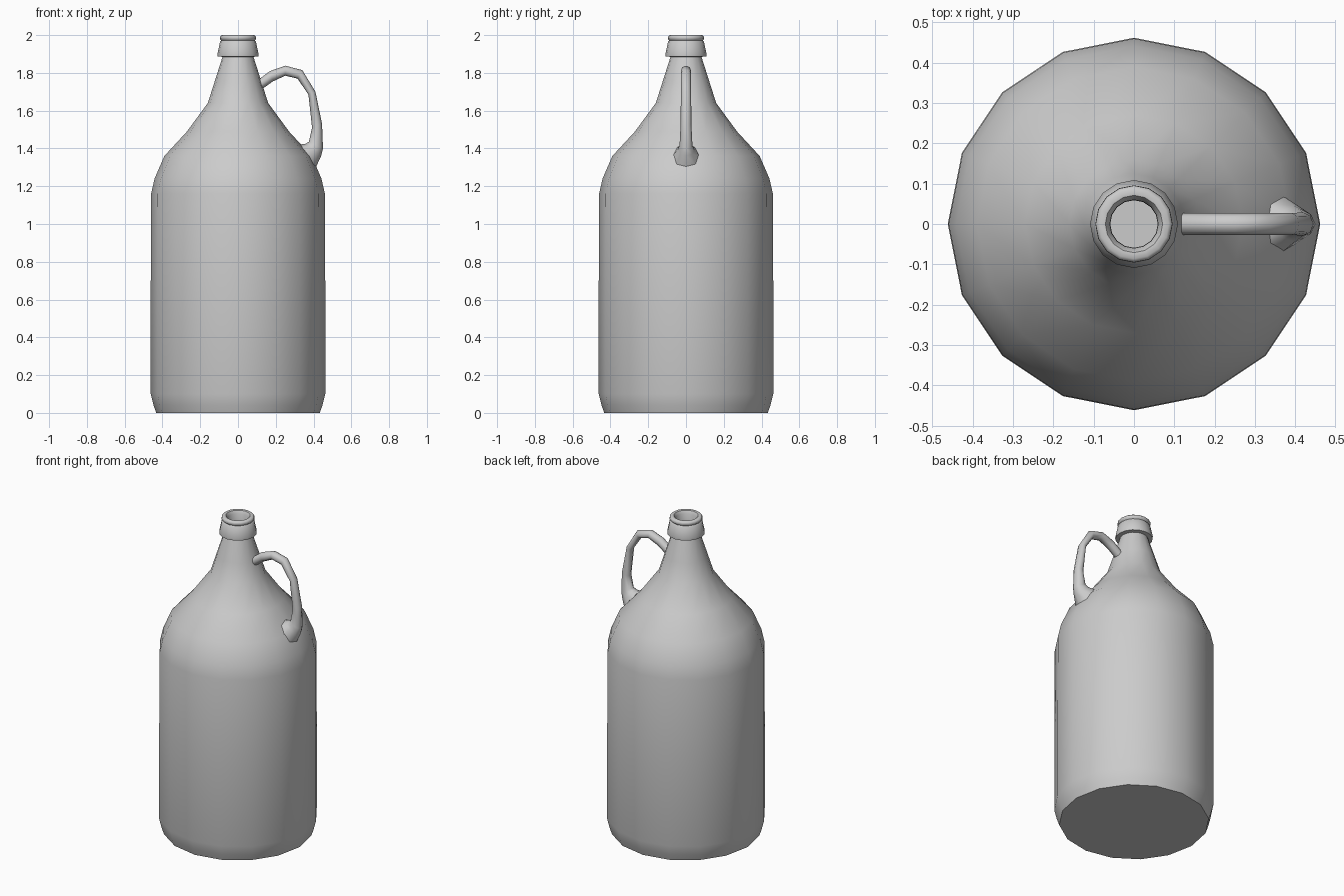
import bpy, bmesh
from math import sin, cos, pi, radians
from mathutils import Vector

if "Cube" in bpy.data.objects:
    bpy.data.objects.remove(bpy.data.objects["Cube"])


def skin(name, rings, angle, cap_first=False, cap_last=False):
    """Bridge a list of equal-length point rings into one smooth object."""
    bm = bmesh.new()
    loops = [[bm.verts.new(p) for p in ring] for ring in rings]
    n = len(loops[0])
    for a, b in zip(loops, loops[1:]):
        for i in range(n):
            j = (i + 1) % n
            bm.faces.new((a[i], a[j], b[j], b[i]))
    if cap_first:
        bm.faces.new(loops[0][::-1])
    if cap_last:
        bm.faces.new(loops[-1])
    bmesh.ops.recalc_face_normals(bm, faces=bm.faces)
    mesh = bpy.data.meshes.new(name)
    bm.to_mesh(mesh)
    bm.free()
    obj = bpy.data.objects.new(name, mesh)
    bpy.context.collection.objects.link(obj)
    bpy.context.view_layer.objects.active = obj
    obj.select_set(True)
    bpy.ops.object.shade_smooth_by_angle(angle=radians(angle))
    obj.select_set(False)
    return obj


def lathe(name, profile, sides=16, angle=50, **caps):
    rings = [[(r * cos(2 * pi * i / sides), r * sin(2 * pi * i / sides), z)
              for i in range(sides)] for r, z in profile]
    return skin(name, rings, angle, **caps)


# Jug body: base, straight wall, shoulder, neck, collar and rolled open lip
lathe("jug_body", [
    (0.433, 0.0), (0.447, 0.04), (0.462, 0.10), (0.462, 0.68), (0.46, 1.16),
    (0.442, 1.24), (0.39, 1.36), (0.27, 1.49), (0.16, 1.64), (0.125, 1.75),
    (0.082, 1.885), (0.108, 1.887), (0.109, 1.90), (0.095, 1.965),
    (0.088, 1.972), (0.096, 1.98), (0.095, 1.993), (0.086, 2.0),
    (0.071, 1.998), (0.06, 1.98), (0.059, 1.90)], cap_first=True)

# Loop handle: outer (x, z), inner (x, z), half width in y; flared at the foot
sections = [
    ((0.095, 1.755), (0.115, 1.705), 0.028),
    ((0.17, 1.81), (0.185, 1.755), 0.027),
    ((0.25, 1.838), (0.25, 1.785), 0.027),
    ((0.34, 1.815), (0.315, 1.77), 0.027),
    ((0.41, 1.70), (0.373, 1.685), 0.027),
    ((0.445, 1.53), (0.392, 1.51), 0.029),
    ((0.45, 1.40), (0.375, 1.435), 0.034),
    ((0.44, 1.36), (0.355, 1.424), 0.045),
    ((0.41, 1.295), (0.315, 1.42), 0.074),
]
rings = []
for outer, inner, half in sections:
    o, i = Vector((outer[0], 0, outer[1])), Vector((inner[0], 0, inner[1]))
    mid, arm = (o + i) / 2, (o - i) / 2
    rings.append([mid + arm * cos(k * pi / 4) + Vector((0, half * sin(k * pi / 4), 0))
                  for k in range(8)])
skin("handle", rings, 60)
